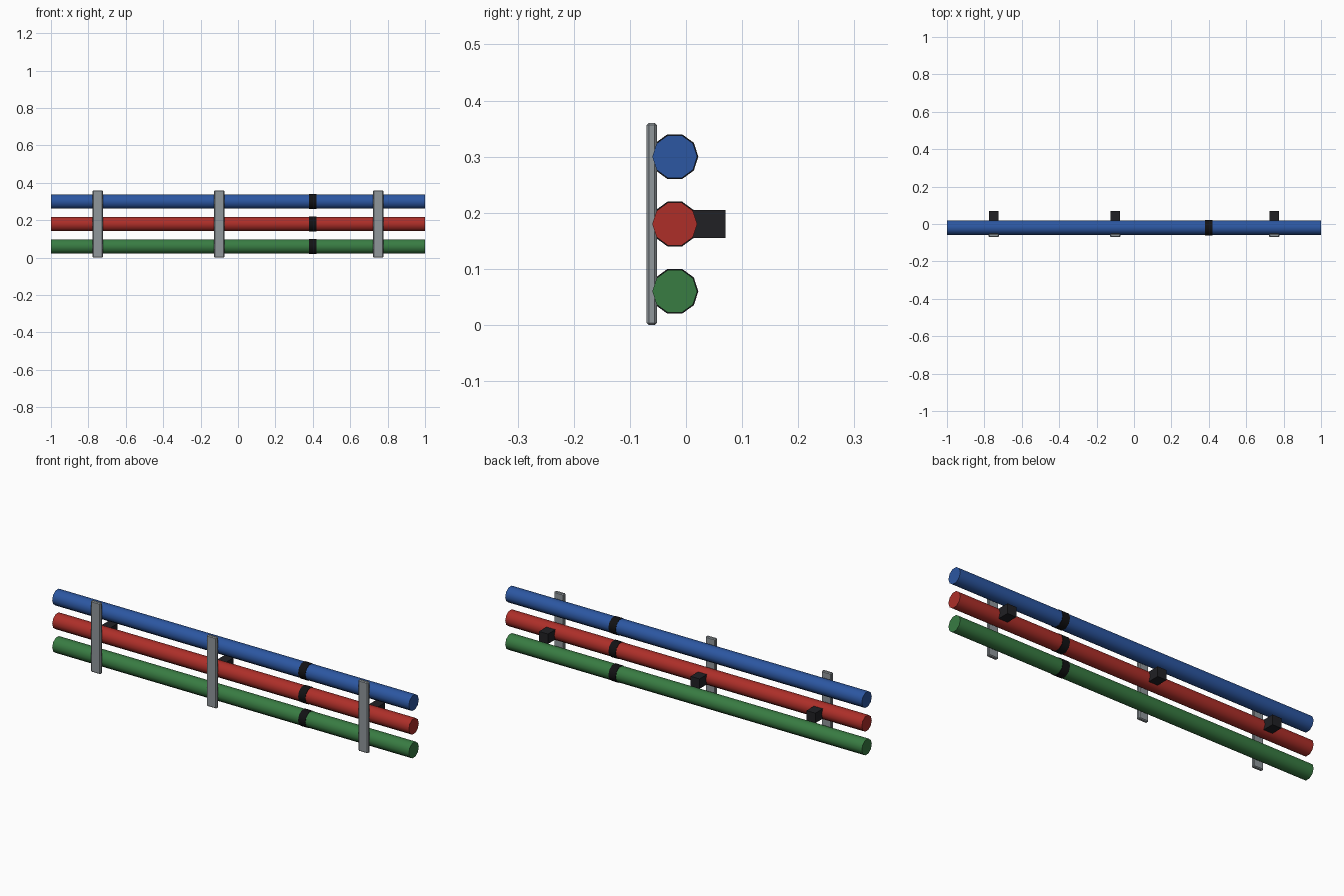
import bpy
import math

if "Cube" in bpy.data.objects:
    bpy.data.objects.remove(bpy.data.objects["Cube"])


def material(name, color):
    m = bpy.data.materials.new(name)
    m.diffuse_color = (*color, 1)
    m.use_nodes = True
    m.node_tree.nodes["Principled BSDF"].inputs["Base Color"].default_value = m.diffuse_color
    return m


BLACK = material("black", (0.006, 0.006, 0.007))
RUBBER = material("dark_rubber", (0.015, 0.015, 0.018))
STEEL = material("steel", (0.28, 0.31, 0.33))


def tube(name, x, z, radius, length, mat):
    # ten-sided cylinder lying along x, corners pointing to -y and +y
    bpy.ops.mesh.primitive_cylinder_add(vertices=10, radius=radius, depth=length)
    ob = bpy.context.object
    ob.name = name
    ob.rotation_euler = (math.pi / 2, 0, math.pi / 2)
    bpy.ops.object.transform_apply(location=False, rotation=True, scale=False)
    # spin so a flat side faces up
    top = max(ob.data.vertices, key=lambda v: v.co.z).co.z
    if top > radius * 0.99:
        ob.rotation_euler.x = math.radians(18)
        bpy.ops.object.transform_apply(location=False, rotation=True, scale=False)
    ob.location = (x, -0.02, z)
    ob.data.materials.append(mat)
    bpy.ops.object.shade_smooth_by_angle(angle=math.radians(40))


def box(name, loc, size, mat, bevel=0):
    bpy.ops.mesh.primitive_cube_add(size=1, location=loc)
    ob = bpy.context.object
    ob.name = name
    ob.scale = size
    bpy.ops.object.transform_apply(location=False, rotation=False, scale=True)
    ob.data.materials.append(mat)
    if bevel:
        mod = ob.modifiers.new("bevel", "BEVEL")
        mod.width = bevel
        mod.segments = 1


# Coloured pipes, each with a black joint band
for label, z, color in (("green", 0.06, (0.04, 0.20, 0.055)),
                        ("red", 0.18, (0.42, 0.028, 0.022)),
                        ("blue", 0.30, (0.025, 0.095, 0.36))):
    tube(label + "_pipe", 0, z, 0.04, 2, material(label, color))
    tube(label + "_joint_band", 0.4, z, 0.042, 0.04, BLACK)

# Front clamp bars and rear wall mounts
for i, x in enumerate((-0.75, -0.10, 0.75), 1):
    box(f"clamp_bar_{i}", (x, -0.061, 0.18), (0.055, 0.018, 0.36), STEEL, 0.004)
    box(f"wall_mount_{i}", (x, 0.04, 0.18), (0.05, 0.06, 0.05), RUBBER)
